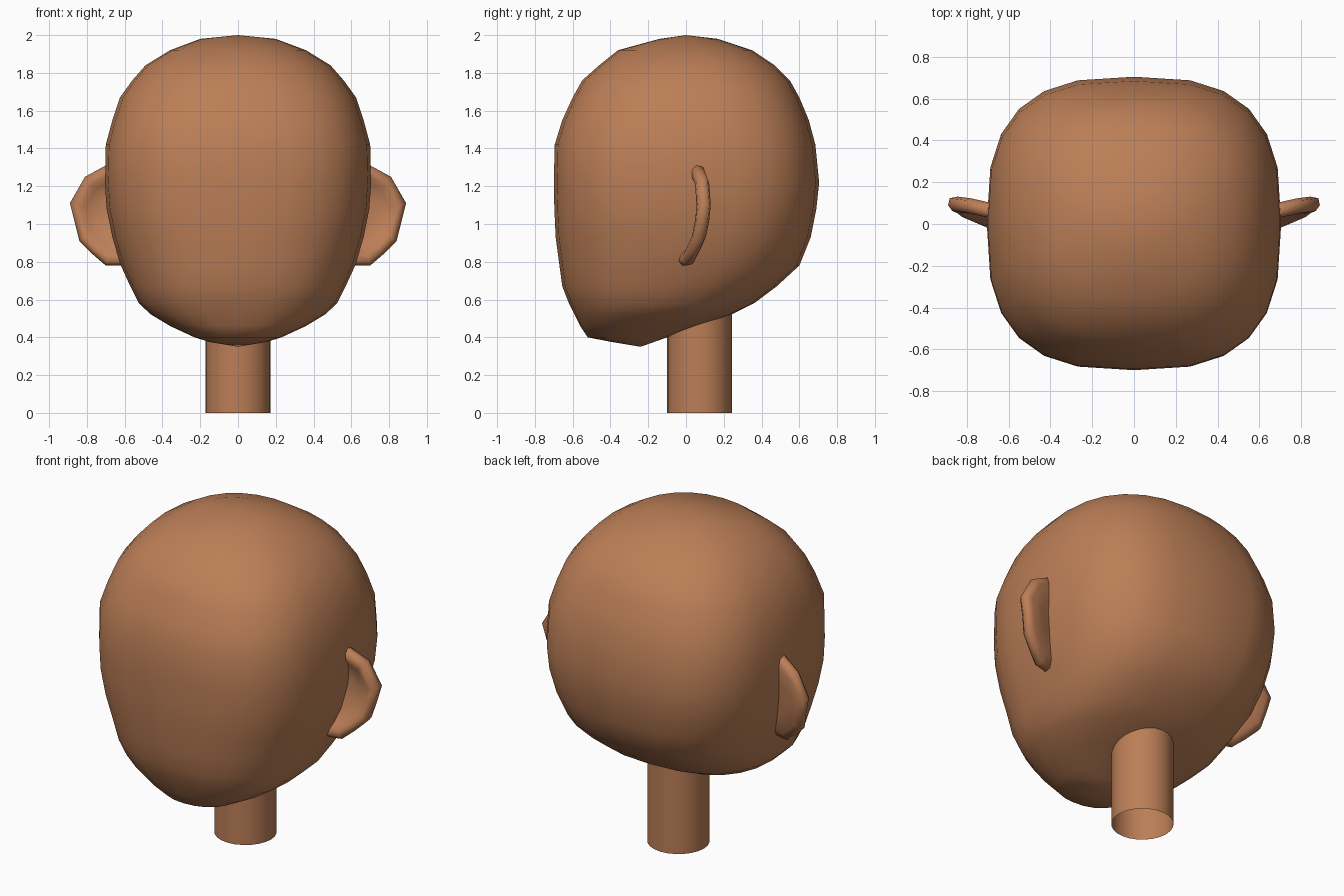
import bpy, bmesh, math
from mathutils import Vector

if "Cube" in bpy.data.objects:
    bpy.data.objects.remove(bpy.data.objects["Cube"])

skin = bpy.data.materials.new("warm brown skin")
skin.diffuse_color = (0.50, 0.21, 0.095, 1)
skin.use_nodes = True
skin.node_tree.nodes["Principled BSDF"].inputs["Base Color"].default_value = skin.diffuse_color


def finish(name, bm):
    bmesh.ops.recalc_face_normals(bm, faces=bm.faces)
    for f in bm.faces:
        f.smooth = True
    mesh = bpy.data.meshes.new(name)
    bm.to_mesh(mesh)
    bm.free()
    mesh.materials.append(skin)
    ob = bpy.data.objects.new(name, mesh)
    bpy.context.collection.objects.link(ob)
    return ob


def bridge(bm, a, b, closed):
    n = len(a)
    for i in range(n if closed else n - 1):
        j = (i + 1) % n
        bm.faces.new((a[i], a[j], b[j], b[i]))


def spow(v, p):
    return math.copysign(abs(v) ** p, v)


# Head: rounded-square sections (height, half width, front y, back y, squareness)
LEVELS = [
    (0.375, 0.15, -0.39, -0.17, 2.0),
    (0.40, 0.23, -0.52, -0.10, 2.2),
    (0.46, 0.36, -0.56, 0.07, 2.4),
    (0.52, 0.46, -0.59, 0.24, 2.5),
    (0.58, 0.525, -0.62, 0.36, 2.5),
    (0.67, 0.57, -0.655, 0.48, 2.6),
    (0.78, 0.62, -0.67, 0.60, 2.6),
    (0.93, 0.665, -0.69, 0.66, 2.7),
    (1.08, 0.695, -0.697, 0.69, 2.8),
    (1.22, 0.705, -0.70, 0.705, 2.8),
    (1.42, 0.70, -0.695, 0.685, 2.8),
    (1.55, 0.665, -0.655, 0.65, 2.7),
    (1.67, 0.625, -0.60, 0.60, 2.6),
    (1.76, 0.56, -0.55, 0.55, 2.5),
    (1.84, 0.49, -0.46, 0.47, 2.4),
    (1.92, 0.36, -0.36, 0.35, 2.2),
    (1.98, 0.20, -0.14, 0.17, 2.0),
]
SEG = 24
bm = bmesh.new()
rings = []
for z, hw, yf, yb, n in LEVELS:
    ring = []
    for k in range(SEG):
        a = 2 * math.pi * k / SEG
        c, s = spow(math.cos(a), 2 / n), spow(math.sin(a), 2 / n)
        ring.append(bm.verts.new((hw * c, (yf + yb) / 2 + (yb - yf) / 2 * s, z)))
    rings.append(ring)
for lo, hi in zip(rings, rings[1:]):
    bridge(bm, lo, hi, True)
for ring, tip in ((rings[0], (0, -0.24, 0.35)), (rings[-1], (0, 0.0, 2.0))):
    t = bm.verts.new(tip)
    for k in range(SEG):
        bm.faces.new((ring[k], ring[(k + 1) % SEG], t))
finish("head", bm)

# Neck: open tube running up into the head
bm = bmesh.new()
tube = [[bm.verts.new((0.172 * math.cos(2 * math.pi * k / 24),
                       0.072 + 0.172 * math.sin(2 * math.pi * k / 24), z))
         for k in range(24)] for z in (0, 0.62)]
bridge(bm, tube[0], tube[1], True)
finish("neck", bm)

# Ears: rolled rim around a shallow bowl, swept back from the head
RIM = [(0.60, 0.04, 1.29), (0.70, 0.065, 1.31), (0.81, 0.09, 1.25),
       (0.89, 0.10, 1.11), (0.865, 0.09, 1.01), (0.84, 0.07, 0.91),
       (0.77, 0.04, 0.84), (0.70, 0.01, 0.78), (0.62, -0.01, 0.78),
       (0.56, -0.015, 0.82)]
# fraction toward the bowl centre, y offset
PROFILE = [(0.55, 0.035), (0.18, 0.040), (0.03, 0.025), (0.0, -0.010),
           (0.08, -0.034), (0.20, -0.034), (0.32, -0.010), (0.60, 0.010)]
for side, name in ((1, "right_ear"), (-1, "left_ear")):
    bm = bmesh.new()
    mid = Vector((0.64, 0.05, 1.05))
    loops = []
    for frac, dy in PROFILE:
        loop = []
        for p in RIM:
            q = Vector(p).lerp(mid, frac)
            loop.append(bm.verts.new((side * q.x, q.y + dy, q.z)))
        loops.append(loop)
    for a, b in zip(loops, loops[1:]):
        bridge(bm, a, b, False)
    for loop, dy in ((loops[0], 0.02), (loops[-1], 0.0)):
        c = bm.verts.new((side * mid.x, mid.y + dy, mid.z))
        for i in range(len(loop) - 1):
            bm.faces.new((loop[i], loop[i + 1], c))
    finish(name, bm)
